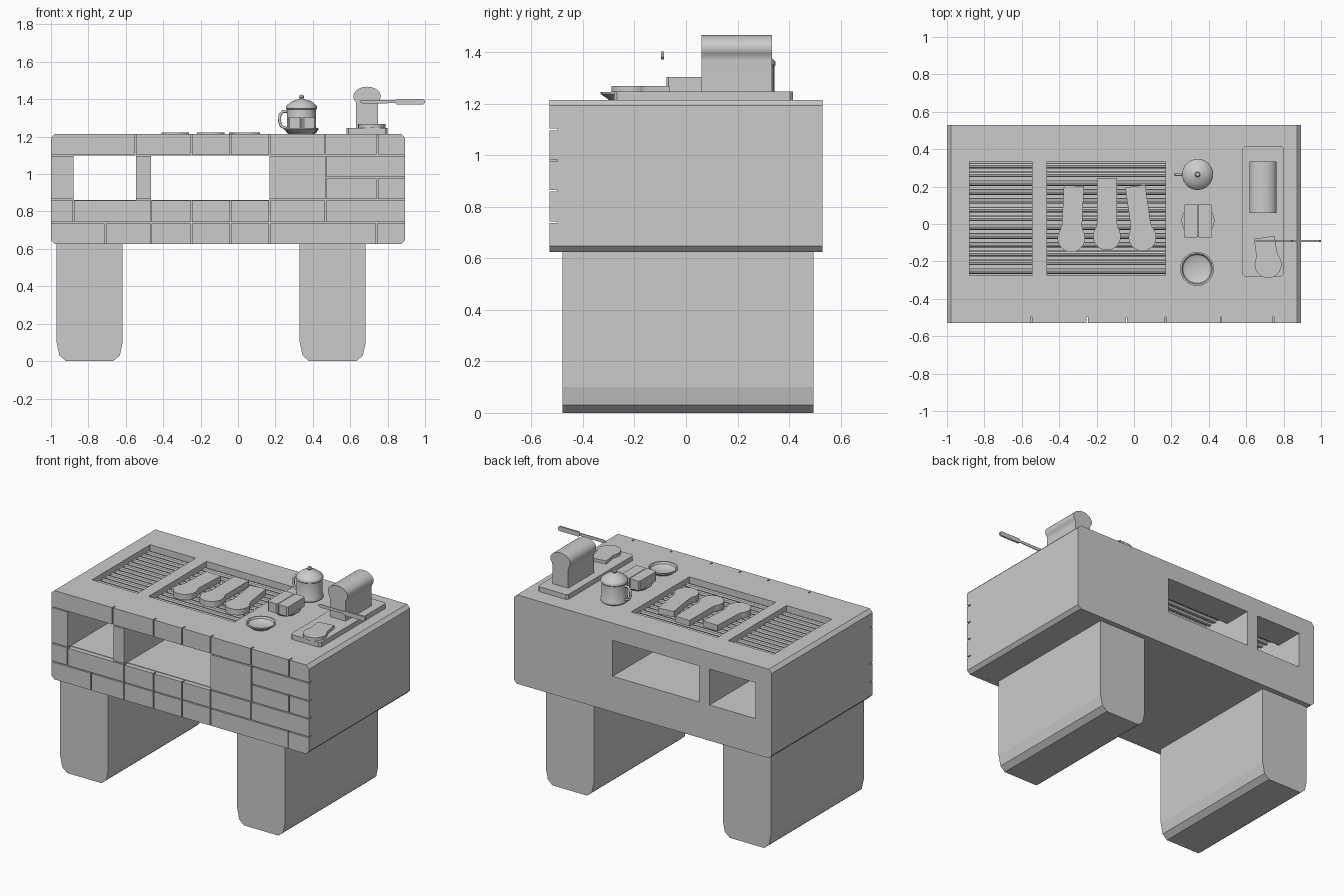
import bpy, bmesh
from math import sin, cos, pi, radians
from mathutils import Matrix, Vector

if "Cube" in bpy.data.objects:
    bpy.data.objects.remove(bpy.data.objects["Cube"])


def finish(name, bm, smooth=False):
    bmesh.ops.recalc_face_normals(bm, faces=bm.faces[:])
    me = bpy.data.meshes.new(name)
    bm.to_mesh(me)
    bm.free()
    ob = bpy.data.objects.new(name, me)
    bpy.context.collection.objects.link(ob)
    if smooth:
        bpy.ops.object.select_all(action='DESELECT')
        bpy.context.view_layer.objects.active = ob
        ob.select_set(True)
        bpy.ops.object.shade_smooth_by_angle(angle=radians(35))
    return ob


def add_box(bm, x0, x1, y0, y1, z0, z1):
    m = Matrix.Translation(((x0 + x1) / 2, (y0 + y1) / 2, (z0 + z1) / 2)) @ \
        Matrix.Diagonal((x1 - x0, y1 - y0, z1 - z0, 1))
    bmesh.ops.create_cube(bm, size=1, matrix=m)


def boxes(name, items):
    bm = bmesh.new()
    for b in items:
        add_box(bm, *b)
    return finish(name, bm)


def prism(name, pts, axis, a, b, smooth=False):
    """Extrude a 2D outline along y (points are x,z) or z (points are x,y)."""
    bm = bmesh.new()
    put = (lambda p, t: (p[0], t, p[1])) if axis == 'y' else (lambda p, t: (p[0], p[1], t))
    lo = [bm.verts.new(put(p, a)) for p in pts]
    hi = [bm.verts.new(put(p, b)) for p in pts]
    bm.faces.new(lo)
    bm.faces.new(hi)
    for i in range(len(pts)):
        j = (i + 1) % len(pts)
        bm.faces.new((lo[i], lo[j], hi[j], hi[i]))
    return finish(name, bm, smooth)


def lathe(name, prof, cx, cy, n=32):
    bm = bmesh.new()
    vs = [bm.verts.new((cx + r, cy, z)) for r, z in prof]
    es = [bm.edges.new(p) for p in zip(vs, vs[1:])]
    bmesh.ops.spin(bm, geom=vs + es, cent=(cx, cy, 0), axis=(0, 0, 1),
                   angle=2 * pi, steps=n, use_duplicate=False)
    bmesh.ops.remove_doubles(bm, verts=bm.verts[:], dist=1e-4)
    return finish(name, bm, True)


def boolean(ob, cutter, op):
    m = ob.modifiers.new('cut', 'BOOLEAN')
    m.operation, m.object, m.solver = op, cutter, 'EXACT'
    bpy.context.view_layer.objects.active = ob
    bpy.ops.object.modifier_apply(modifier=m.name)
    bpy.data.objects.remove(cutter)


def cut_rect(x0, x1, y0, y1, c):
    return [(x0 + c, y0), (x1 - c, y0), (x1, y0 + c), (x1, y1 - c),
            (x1 - c, y1), (x0 + c, y1), (x0, y1 - c), (x0, y0 + c)]


def paddle(cx, cy, rx, ry, neck, length, tilt=0, flip=1):
    """Rounded head with a straight neck, the bread slice outline."""
    pts = [(neck, length), (neck, ry * .9)]
    pts += [(rx * cos(a), -ry * sin(a)) for a in [radians(-35 + 250 * i / 20) for i in range(21)]]
    pts += [(-neck, ry * .9), (-neck, length)]
    c, s = cos(tilt), sin(tilt)
    return [(cx + x * c - y * s, cy + flip * (x * s + y * c)) for x, y in pts]


# counter core with two fire tunnels opening upward into the grates
X0, X1, TOP, BOT = -1, .893, 1.215, .625
outline = cut_rect(X0, X1, BOT, TOP, .022)
core = prism('counter_body', outline, 'y', -.498, .53)
bays = [(-.88, -.545), (-.465, .168)]
for a, b in bays:
    boolean(core, boxes('tunnel', [(a, b, -.7, .7, .862, 1.1)]), 'DIFFERENCE')
    boolean(core, boxes('shaft', [(a, b, -.275, .335, 1.0, 1.3)]), 'DIFFERENCE')

# front bricks, with narrow joints: (z0, z1, joint positions)
rows = [(1.1, 1.25, [-1.03, -.55, -.25, -.04, .17, .465, .745, .93]),
        (.74, .862, [-1.03, -.88, -.465, -.25, -.04, .17, .468, .93]),
        (.59, .74, [-1.03, -.71, -.465, -.25, -.04, .17, .74, .93])]
cells = [(a, b, z0, z1) for z0, z1, xs in rows for a, b in zip(xs, xs[1:])]
cells += [(-1.03, -.877, .862, 1.1), (-.548, -.462, .862, 1.1), (.165, .47, .862, 1.1),
          (.47, .93, .98, 1.1), (.47, .745, .862, .98), (.745, .93, .862, .98)]
g = .0035
bricks = boxes('front_bricks', [(a + g, b - g, -.53, -.498, z0 + g, z1 - g)
                                for a, b, z0, z1 in cells])
boolean(bricks, prism('envelope', outline, 'y', -.6, -.4), 'INTERSECT')

# legs with rounded lower corners
for side, x in (('left', -.97), ('right', .33)):
    w = .353
    prism(side + '_leg', [(x, .63), (x, .1), (x + .015, .03), (x + .05, 0), (x + w - .05, 0),
                          (x + w - .015, .03), (x + w, .1), (x + w, .63)], 'y', -.48, .495)

# grate bars
for side, (a, b) in zip(('left', 'right'), bays):
    bm = bmesh.new()
    for i in range(13):
        m = Matrix.Translation(((a + b) / 2, -.252 + i * .047, 1.168)) @ Matrix.Rotation(pi / 2, 4, 'Y')
        bmesh.ops.create_cone(bm, cap_ends=True, segments=8, radius1=.015, radius2=.015,
                              depth=b - a, matrix=m)
    finish(side + '_grate', bm)

# slices on the grill
for i, (x, y, l, t) in enumerate([(-.335, -.075, .28, -.05), (-.145, -.065, .31, 0),
                                  (.045, -.07, .275, .14)]):
    prism('grilled_slice_%d' % (i + 1), paddle(x, y, .074, .075, .054, l, t), 'z', 1.183, 1.222)

# cutting board, loaf and cut slice
prism('cutting_board', cut_rect(.58, .8, -.28, .415, .012), 'z', 1.213, 1.247)
loaf = [(x, z) for x, z in paddle(.69, 1.415, .073, .052, .058, .17, 0, -1)]
prism('loaf', loaf, 'y', .06, .333, True)
prism('cut_slice', paddle(.717, -.215, .072, .074, .056, .145, .14), 'z', 1.245, 1.268)

# knife
prism('knife_blade', [(.65, 1.385), (.67, 1.375), (.85, 1.38), (.85, 1.397), (.66, 1.397)],
      'y', -.093, -.089)
prism('knife_handle', cut_rect(.84, 1.0, 1.372, 1.402, .009), 'y', -.097, -.085)

# lidded pot with loop handle
lathe('pot', [(0, 1.215), (.07, 1.215), (.083, 1.225), (.083, 1.24), (.078, 1.25), (.078, 1.345),
              (.083, 1.35), (.083, 1.36), (.078, 1.368), (.05, 1.39), (.018, 1.4), (.01, 1.403),
              (.014, 1.412), (.01, 1.422), (0, 1.425)], .34, .265)
cu = bpy.data.curves.new('pot_handle', 'CURVE')
cu.dimensions, cu.bevel_depth, cu.bevel_resolution, cu.use_fill_caps = '3D', .008, 2, True
path = [(.27, 1.335), (.24, 1.335), (.224, 1.315), (.222, 1.28), (.232, 1.255), (.27, 1.24)]
sp = cu.splines.new('POLY')
sp.points.add(len(path) - 1)
for p, (x, z) in zip(sp.points, path):
    p.co = (x, .265, z, 1)
bpy.context.collection.objects.link(bpy.data.objects.new('pot_handle', cu))

# butter dish: round saucer with two blocks and side tabs
lathe('butter_saucer', [(0, 1.215), (.06, 1.215), (.088, 1.235), (.088, 1.243), (0, 1.243)], .342, .018)
prism('butter_left', cut_rect(.267, .34, -.075, .108, .008), 'z', 1.24, 1.303)
prism('butter_right', cut_rect(.344, .417, -.075, .108, .008), 'z', 1.24, 1.303)

# small plate
lathe('small_plate', [(0, 1.215), (.06, 1.215), (.091, 1.238), (.091, 1.246), (.082, 1.246),
                      (.076, 1.234), (.055, 1.224), (0, 1.224)], .337, -.24)
